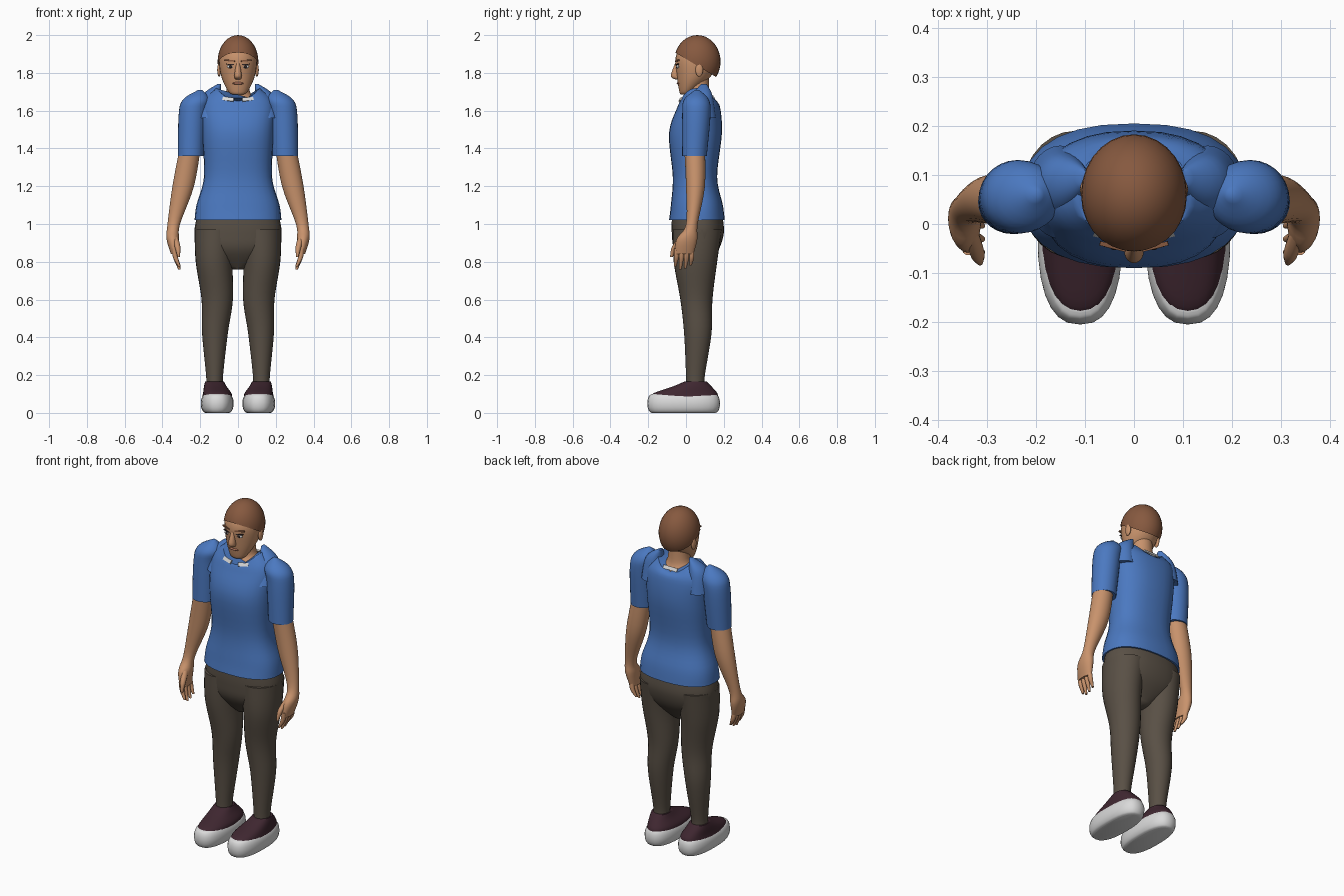
import bpy
import bmesh
from math import sin, cos, pi, radians, copysign
from mathutils import Vector, Euler

default = bpy.data.objects.get("Cube")
if default:
    bpy.data.objects.remove(default, do_unlink=True)


def material(name, red, green, blue):
    mat = bpy.data.materials.new(name)
    mat.use_nodes = True
    colour = (red, green, blue, 1)
    mat.diffuse_color = colour
    mat.node_tree.nodes["Principled BSDF"].inputs["Base Color"].default_value = colour
    return mat


skin = material("skin", .58, .29, .15)
hair_brown = material("hair brown", .24, .1, .05)
shirt_blue = material("shirt blue", .07, .19, .53)
trouser_grey = material("trouser grey", .1, .08, .06)
shoe_dark = material("shoe dark", .05, .02, .03)
white = material("white", .7, .7, .7)
dark = material("dark", .03, .02, .02)
lip_brown = material("lip brown", .4, .16, .1)


def finish(name, bm, mat, mirrored=False):
    bmesh.ops.recalc_face_normals(bm, faces=bm.faces[:])
    mesh = bpy.data.meshes.new(name)
    bm.to_mesh(mesh)
    bm.free()
    mesh.materials.append(mat)
    obj = bpy.data.objects.new(name, mesh)
    bpy.context.collection.objects.link(obj)
    bpy.ops.object.select_all(action="DESELECT")
    obj.select_set(True)
    bpy.context.view_layer.objects.active = obj
    bpy.ops.object.shade_smooth_by_angle(angle=radians(50))
    if mirrored:
        mirror = obj.modifiers.new("Mirror", "MIRROR")
        mirror.use_mirror_merge = False


def ring(z, wide, front, back, x=0, lift=0):
    """Oval section: half width, front and back limits, raised sides."""
    return Vector((x, (front + back) / 2, z, wide, (back - front) / 2, lift))


def spline(rows, steps):
    """Fill in smooth sections between the given ones."""
    result = []
    last = len(rows) - 1
    for i in range(last):
        before, start = rows[max(i - 1, 0)], rows[i]
        end, after = rows[i + 1], rows[min(i + 2, last)]
        leave, arrive = (end - before) / 2, (after - start) / 2
        for k in range(steps):
            t = k / steps
            ease = t * t * (3 - 2 * t)
            result.append(start.lerp(end, ease)
                          + leave * (t * (1 - t) ** 2)
                          - arrive * (t * t * (1 - t)))
    return result + [rows[last]]


def loft(bm, rows, power=2, sides=28, steps=5):
    loops = []
    for x, y, z, wide, deep, lift in spline(rows, steps):
        loop = []
        for k in range(sides):
            angle = 2 * pi * k / sides
            c, s = cos(angle), sin(angle)
            u = copysign(abs(c) ** (2 / power), c)
            v = copysign(abs(s) ** (2 / power), s)
            loop.append(bm.verts.new((x + wide * u, y + deep * v,
                                      z + lift * u * u)))
        loops.append(loop)
    for low, high in zip(loops, loops[1:]):
        for k in range(sides):
            n = (k + 1) % sides
            bm.faces.new((low[k], low[n], high[n], high[k]))
    bm.faces.new(loops[0])
    bm.faces.new(loops[-1])


def body(name, mat, rows, mirrored=False, power=2):
    bm = bmesh.new()
    loft(bm, rows, power)
    finish(name, bm, mat, mirrored)


def ellipsoid(place, size):
    bm = bmesh.new()
    bmesh.ops.create_uvsphere(bm, u_segments=28, v_segments=18, radius=1)
    bmesh.ops.scale(bm, vec=size, verts=bm.verts)
    bmesh.ops.translate(bm, vec=place, verts=bm.verts)
    return bm


def ball(name, mat, place, size, mirrored=False):
    finish(name, ellipsoid(place, size), mat, mirrored)


def plate(name, mat, place, size, turn, mirrored=False):
    bm = bmesh.new()
    bmesh.ops.create_cube(bm, size=1)
    bmesh.ops.scale(bm, vec=size, verts=bm.verts)
    bm.transform(Euler(turn).to_matrix().to_4x4())
    bmesh.ops.translate(bm, vec=place, verts=bm.verts)
    finish(name, bm, mat, mirrored)


# Shirt: torso with a scooped neckline, sleeves and raised shoulder line
body("shirt_torso", shirt_blue, [
    ring(z=1.02, wide=.23, front=-.09, back=.205),
    ring(z=1.1, wide=.22, front=-.08, back=.195),
    ring(z=1.25, wide=.18, front=-.07, back=.165),
    ring(z=1.48, wide=.19, front=-.09, back=.19),
    ring(z=1.62, wide=.19, front=-.045, back=.18, lift=.02),
    ring(z=1.65, wide=.115, front=-.03, back=.155, lift=.07)], power=2.4)
body("sleeves", shirt_blue, [
    ring(x=.25, z=1.36, wide=.068, front=-.02, back=.11),
    ring(x=.24, z=1.58, wide=.074, front=-.02, back=.13),
    ring(x=.22, z=1.66, wide=.07, front=-.01, back=.12),
    ring(x=.2, z=1.71, wide=.01, front=.05, back=.07)], mirrored=True)
body("shoulder_tops", shirt_blue, [
    ring(x=.15, z=1.56, wide=.07, front=-.03, back=.16),
    ring(x=.14, z=1.68, wide=.05, front=.03, back=.14),
    ring(x=.1, z=1.74, wide=.01, front=.08, back=.11)], mirrored=True)

# Trousers: hips and legs
body("trouser_hips", trouser_grey, [
    ring(z=1.03, wide=.22, front=-.075, back=.195),
    ring(z=.95, wide=.23, front=-.075, back=.2),
    ring(z=.86, wide=.2, front=-.06, back=.17),
    ring(z=.76, wide=.03, front=.01, back=.09)], power=2.3)
body("trouser_legs", trouser_grey, [
    ring(x=.12, z=.97, wide=.11, front=-.07, back=.19),
    ring(x=.126, z=.8, wide=.098, front=-.065, back=.165),
    ring(x=.11, z=.6, wide=.083, front=-.03, back=.14),
    ring(x=.122, z=.42, wide=.068, front=-.01, back=.135),
    ring(x=.124, z=.2, wide=.045, front=0, back=.1),
    ring(x=.124, z=.14, wide=.045, front=0, back=.1)], mirrored=True)

# Shoes: a sole with rounded edges and a sloping upper
sole_height, sole_bulge = .1, .025
rows = []
for k in range(7):
    around = pi * k / 6
    inset = sole_bulge * (1 - sin(around))
    rows.append(ring(x=.11, z=sole_height * (1 - cos(around)) / 2,
                     wide=.087 - inset, front=inset - .205, back=.18 - inset))
body("shoe_soles", white, rows, mirrored=True, power=2.5)
body("shoe_uppers", shoe_dark, [
    ring(x=.11, z=.08, wide=.08, front=-.185, back=.17),
    ring(x=.11, z=.105, wide=.075, front=-.17, back=.165),
    ring(x=.12, z=.14, wide=.06, front=-.07, back=.135),
    ring(x=.124, z=.165, wide=.05, front=-.01, back=.11)],
    mirrored=True, power=2.3)

# Bare arms with palms, then fingers and thumbs
body("arms", skin, [
    ring(x=.25, z=1.42, wide=.055, front=-.01, back=.1),
    ring(x=.29, z=1.2, wide=.057, front=0, back=.1),
    ring(x=.34, z=1, wide=.033, front=0, back=.062),
    ring(x=.345, z=.92, wide=.033, front=-.05, back=.06),
    ring(x=.335, z=.84, wide=.02, front=-.06, back=.04)], mirrored=True)
bm = bmesh.new()
finger_gap, half_finger = .027, .013
for k, tip in enumerate((.78, .765, .76, .775)):
    y = .03 - k * finger_gap
    front, back = y - half_finger, y + half_finger
    loft(bm, [ring(x=.338, z=.87, wide=half_finger, front=front, back=back),
              ring(x=.33, z=.82, wide=half_finger, front=front, back=back),
              ring(x=.31, z=tip, wide=half_finger / 2, front=front, back=y)],
         sides=10)
loft(bm, [ring(x=.335, z=.94, wide=.014, front=-.03, back=.01),
          ring(x=.32, z=.88, wide=.015, front=-.075, back=-.04),
          ring(x=.314, z=.825, wide=.006, front=-.085, back=-.07)], sides=10)
finish("fingers_and_thumbs", bm, skin, mirrored=True)

# Neck, and light undershirt showing at the neckline
body("neck", skin, [
    ring(z=1.6, wide=.118, front=-.03, back=.155),
    ring(z=1.65, wide=.105, front=-.02, back=.145),
    ring(z=1.7, wide=.063, front=.005, back=.125),
    ring(z=1.8, wide=.06, front=0, back=.12)])
plate("front_collar_patches", white, place=(.052, -.024, 1.66),
      size=(.06, .009, .02), turn=(-.5, -.1, .25), mirrored=True)
plate("back_collar_patch", white, place=(0, .145, 1.67),
      size=(.09, .009, .02), turn=(.5, 0, 0))

# Head, jaw and ears
body("head", skin, [
    ring(z=1.685, wide=.025, front=-.025, back=.02),
    ring(z=1.7, wide=.05, front=-.035, back=.04),
    ring(z=1.78, wide=.088, front=-.048, back=.13),
    ring(z=1.88, wide=.1, front=-.055, back=.168),
    ring(z=1.96, wide=.07, front=-.02, back=.13)])
ball("ears", skin, place=(.1, .07, 1.815), size=(.01, .02, .035), mirrored=True)

# Hair cap, cut along a hairline that drops to the nape
bm = ellipsoid(place=(0, .06, 1.86), size=(.108, .123, .14))
bmesh.ops.bisect_plane(bm, geom=bm.verts[:] + bm.edges[:] + bm.faces[:],
                       plane_co=(0, -.06, 1.91), plane_no=(0, .6, 1),
                       clear_inner=True)
finish("hair", bm, hair_brown)

# Face
body("nose", skin, [
    ring(z=1.765, wide=.012, front=-.055, back=-.03),
    ring(z=1.785, wide=.02, front=-.08, back=-.03),
    ring(z=1.855, wide=.008, front=-.056, back=-.04)])
ball("eye_whites", white, place=(.04, -.043, 1.833),
     size=(.018, .008, .009), mirrored=True)
ball("irises", dark, place=(.04, -.049, 1.833),
     size=(.008, .004, .008), mirrored=True)
plate("upper_lids", dark, place=(.041, -.046, 1.845),
      size=(.044, .009, .005), turn=(0, -.05, .2), mirrored=True)
plate("eyebrows", hair_brown, place=(.043, -.046, 1.865),
      size=(.055, .009, .008), turn=(0, -.1, .25), mirrored=True)
ball("lips", lip_brown, place=(0, -.04, 1.745), size=(.03, .009, .007))
